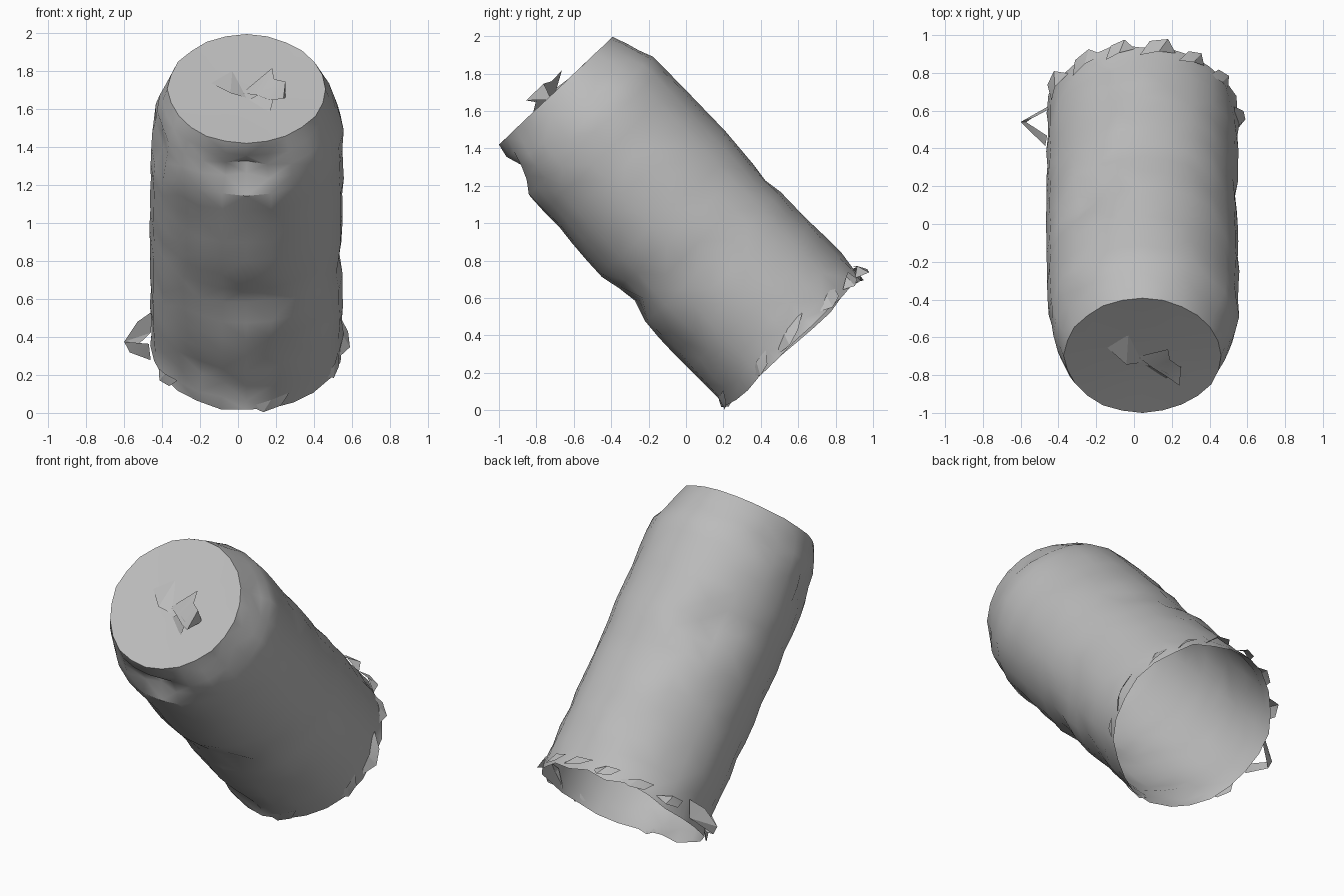
import bpy, bmesh, math, random
from mathutils import Matrix

if "Cube" in bpy.data.objects:
    bpy.data.objects.remove(bpy.data.objects["Cube"])

random.seed(11)
TILT = math.radians(43.5)
# local frame: x = x, y = across the can, z = along its axis
AXIS = (Matrix.Translation((0, 0.67 * math.cos(TILT), 0.67 * math.sin(TILT)))
        @ Matrix.Rotation(TILT, 4, 'X'))

metal = bpy.data.materials.new("dull grey metal")
metal.diffuse_color = (0.5, 0.5, 0.5, 1)
metal.use_nodes = True
metal.node_tree.nodes["Principled BSDF"].inputs["Base Color"].default_value = metal.diffuse_color


def make_object(name, bm, angle):
    bmesh.ops.transform(bm, matrix=AXIS, verts=bm.verts)
    me = bpy.data.meshes.new(name)
    bm.to_mesh(me)
    bm.free()
    me.materials.append(metal)
    ob = bpy.data.objects.new(name, me)
    bpy.context.collection.objects.link(ob)
    bpy.ops.object.select_all(action='DESELECT')
    ob.select_set(True)
    bpy.context.view_layer.objects.active = ob
    bpy.ops.object.shade_smooth_by_angle(angle=math.radians(angle))
    return ob


# dents: angle, height, depth, angular width, height width
DENTS = [
    (-92, 1.53, 0.11, 22, 0.08), (-85, 0.64, 0.06, 26, 0.10),
    (-60, 0.25, 0.02, 15, 0.10), (-115, 0.06, 0.04, 18, 0.08),
    (90, 0.64, 0.03, 25, 0.08), (128, 0.92, 0.09, 10, 0.08),
    (80, 0.42, 0.02, 12, 0.06), (195, 1.45, 0.06, 14, 0.08),
    (0, 0.50, 0.02, 30, 0.12), (150, 1.52, 0.02, 15, 0.08),
    (-90, 1.22, 0.015, 30, 0.15), (140, 0.3, 0.02, 15, 0.12),
]


def dent(deg, z):
    total = 0
    for a, h, d, wa, wh in DENTS:
        da = (deg - a + 180) % 360 - 180
        total += d * math.exp(-(da / wa) ** 2 - ((z - h) / wh) ** 2)
    return total


# rings from the open base to the lid: height, radius, random spread, centre x
RINGS = [(-0.135, 0.51, 0.012, 0.04), (-0.07, 0.505, 0.008, 0.045)]
RINGS += [(0.03 + i * 0.115, 0.507, 0.006, 0.045) for i in range(13)]
RINGS += [(1.49, 0.497, 0.008, 0.045), (1.56, 0.475, 0.008, 0.045),
          (1.64, 0.445, 0.008, 0.045), (1.718, 0.415, 0.005, 0.045),
          (1.712, 0.22, 0.0, 0.045), (1.71, 0.0, 0, 0.045)]
SIDES = 24

# crumpled can body, open at the base, with a flat lid
bm = bmesh.new()
loops = []
for z, r, spread, cx in RINGS:
    if r == 0:
        loops.append([bm.verts.new((cx, 0, z))])
        continue
    loop = []
    for i in range(SIDES):
        deg = 360 * i / SIDES
        rad = r + random.uniform(-spread, spread)
        if z < 1.7:
            rad -= dent(deg, z)
        a = math.radians(deg)
        jz = random.uniform(-spread, spread) * (1.5 if z < 1.7 else 0.3)
        loop.append(bm.verts.new((cx + rad * math.cos(a), rad * math.sin(a), z + jz)))
    loops.append(loop)
for lo, hi in zip(loops, loops[1:]):
    for i in range(SIDES):
        j = (i + 1) % SIDES
        if len(hi) == 1:
            bm.faces.new((lo[i], lo[j], hi[0]))
        else:
            bm.faces.new((lo[i], lo[j], hi[j], hi[i]))
bmesh.ops.triangulate(bm, faces=bm.faces[:])
make_object("can_body", bm, 35)


# thin folded scraps of metal, given as a strip of (x, across, along) points
def folded_strip(name, pts):
    bm = bmesh.new()
    vs = [bm.verts.new(p) for p in pts]
    for i in range(len(vs) - 2):
        tri = vs[i:i + 3]
        bm.faces.new(tri if i % 2 == 0 else tri[::-1])
    make_object(name, bm, 20)


# bent pull tab on the lid
folded_strip("pull_tab", [(0.02, -0.02, 1.705), (0.18, 0.10, 1.775), (0.10, -0.07, 1.74),
                          (0.19, 0.02, 1.77), (0.17, -0.12, 1.75), (0.25, -0.02, 1.79),
                          (0.24, -0.15, 1.79), (0.25, -0.05, 1.70)])
folded_strip("tab_tail", [(0.04, -0.08, 1.70), (0.12, -0.06, 1.745), (0.17, -0.17, 1.715),
                          (0.19, -0.10, 1.76)])
# creased opening flap
folded_strip("opening_flap", [(-0.17, 0.08, 1.705), (-0.03, 0.14, 1.712), (-0.04, -0.05, 1.735),
                              (0.06, -0.06, 1.705)])
# torn scraps on the two sides of the base rim
folded_strip("rim_scrap_left", [(-0.46, -0.14, -0.12), (-0.47, -0.12, -0.02), (-0.57, -0.06, -0.14),
                                (-0.60, -0.02, -0.10), (-0.46, 0.07, -0.12), (-0.53, 0.07, -0.04),
                                (-0.45, 0.14, -0.03)])
folded_strip("rim_scrap_right", [(0.53, -0.12, -0.12), (0.59, -0.03, -0.13), (0.54, 0.00, -0.04),
                                 (0.58, 0.06, -0.10), (0.53, 0.14, -0.05)])


# small curled scraps around the rest of the rim: angle, outward reach, half width
SCRAPS = [(35, 0.03, 10), (58, 0.035, 9), (80, 0.055, 11), (103, 0.04, 9), (125, 0.04, 11),
          (150, 0.05, 10), (215, 0.02, 10), (285, 0.015, 12), (335, 0.02, 9)]
for n, (deg, out, half) in enumerate(SCRAPS):
    pts = []
    for d, r, z in [(-half, 0.505, -0.11), (-half * 0.4, 0.51 + out, -0.14),
                    (0, 0.51 + out * 0.4, -0.07), (half * 0.5, 0.51 + out * 0.8, -0.12),
                    (half, 0.507, -0.06)]:
        a = math.radians(deg + d)
        pts.append((0.04 + r * math.cos(a), r * math.sin(a), z))
    folded_strip("rim_curl_%d" % (n + 1), pts)
